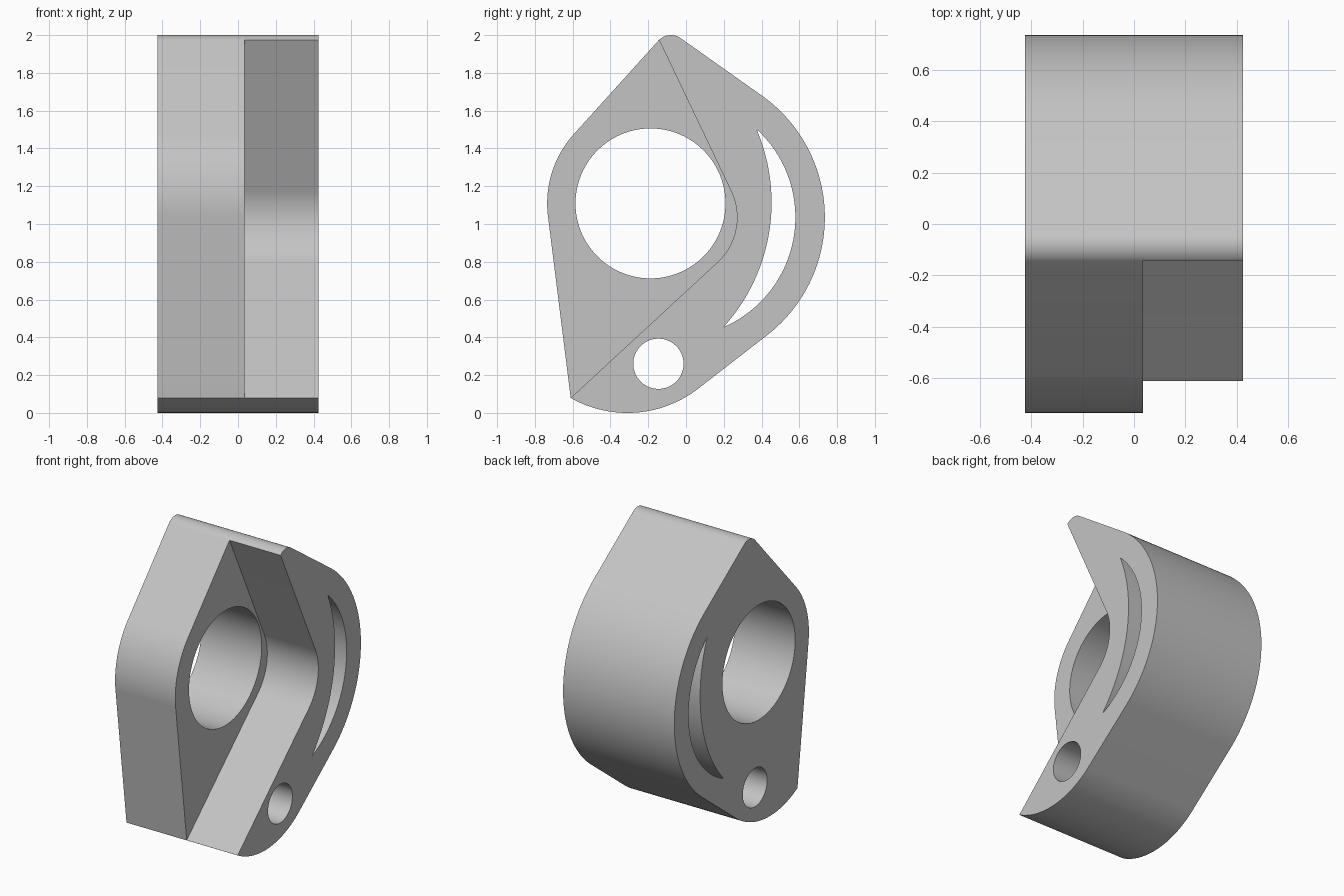
import bpy, bmesh
from math import cos, sin, radians

LEFT, STEP, RIGHT = -0.425, 0.035, 0.425   # side planes along x
BORE = (-0.188, 1.109)                     # centre of the large bore (y, z)
RIM = (-0.055, 1.035)                      # shared centre of rim, slot and relief


def arc(centre, radius, start, end, steps=40):
    """Points (y, z) on an arc, angles in degrees."""
    angles = [radians(start + (end - start) * i / steps) for i in range(steps + 1)]
    return [(centre[0] + radius * cos(a), centre[1] + radius * sin(a)) for a in angles]


def circle(centre, radius, steps=96):
    return arc(centre, radius, 0, 360, steps)[:-1]


def beyond(a, b, factor=1.2):
    """Continue the line from a through b."""
    return tuple(p + (q - p) * factor for p, q in zip(a, b))


def prism(name, outline, x0, x1):
    """Extrude a (y, z) outline along x."""
    bm = bmesh.new()
    face = bm.faces.new([bm.verts.new((x0, y, z)) for y, z in outline])
    new = bmesh.ops.extrude_face_region(bm, geom=[face])["geom"]
    verts = [v for v in new if isinstance(v, bmesh.types.BMVert)]
    bmesh.ops.translate(bm, verts=verts, vec=(x1 - x0, 0, 0))
    bmesh.ops.recalc_face_normals(bm, faces=bm.faces)
    mesh = bpy.data.meshes.new(name)
    bm.to_mesh(mesh)
    bm.free()
    obj = bpy.data.objects.new(name, mesh)
    bpy.context.collection.objects.link(obj)
    return obj


def cut(body, cutter):
    cutter.hide_render = True
    mod = body.modifiers.new(cutter.name, "BOOLEAN")
    mod.operation, mod.solver, mod.object = "DIFFERENCE", "EXACT", cutter
    bpy.context.view_layer.objects.active = body
    bpy.ops.object.modifier_apply(modifier=mod.name)
    bpy.data.objects.remove(cutter, do_unlink=True)


cube = bpy.data.objects.get("Cube")
if cube:
    bpy.data.objects.remove(cube, do_unlink=True)

# Outer body: foot arc, round rim, small tip and rounded front
outline = (arc((-0.31, 0.61), 0.61, 240.5, 308.7)
           + arc(RIM, 0.79, -51.3, 54.7, 64)
           + arc((-0.08, 1.91), 0.09, 54.7, 137.8, 16)
           + arc(BORE, 0.547, 137.8, 187))
body = prism("cam_plate", outline, LEFT, RIGHT)

# Stepped relief on one side, open toward the front
bend = arc(RIM, 0.325, -47, 25.5)
low = beyond(bend[0], (-0.61, 0.08))
high = beyond(bend[-1], (-0.143, 1.975))
relief = [(-1, low[1]), low] + bend + [high, (-1, high[1])]
cut(body, prism("relief_cutter", relief, STEP, RIGHT + 0.2))

# Through holes: large bore, pivot hole and crescent slot
slot = (arc(RIM, 0.634, -66.1, 47.3, 64)
        + arc((-0.53, 1.114), 0.983, 23.1, -42.1, 64)[1:-1])
for name, shape in (("bore_cutter", circle(BORE, 0.397)),
                    ("pivot_cutter", circle((-0.146, 0.26), 0.133, 64)),
                    ("slot_cutter", slot)):
    cut(body, prism(name, shape, LEFT - 0.2, RIGHT + 0.2))

# Plain grey finish
grey = bpy.data.materials.new("plain_grey")
grey.use_nodes = True
colour = (0.55, 0.55, 0.55, 1)
grey.diffuse_color = colour
grey.node_tree.nodes["Principled BSDF"].inputs["Base Color"].default_value = colour
body.data.materials.clear()
body.data.materials.append(grey)
for face in body.data.polygons:
    face.material_index = 0

# Smooth curved walls, crisp rims
bpy.ops.object.select_all(action="DESELECT")
body.select_set(True)
bpy.context.view_layer.objects.active = body
bpy.ops.object.shade_smooth_by_angle(angle=radians(25))
